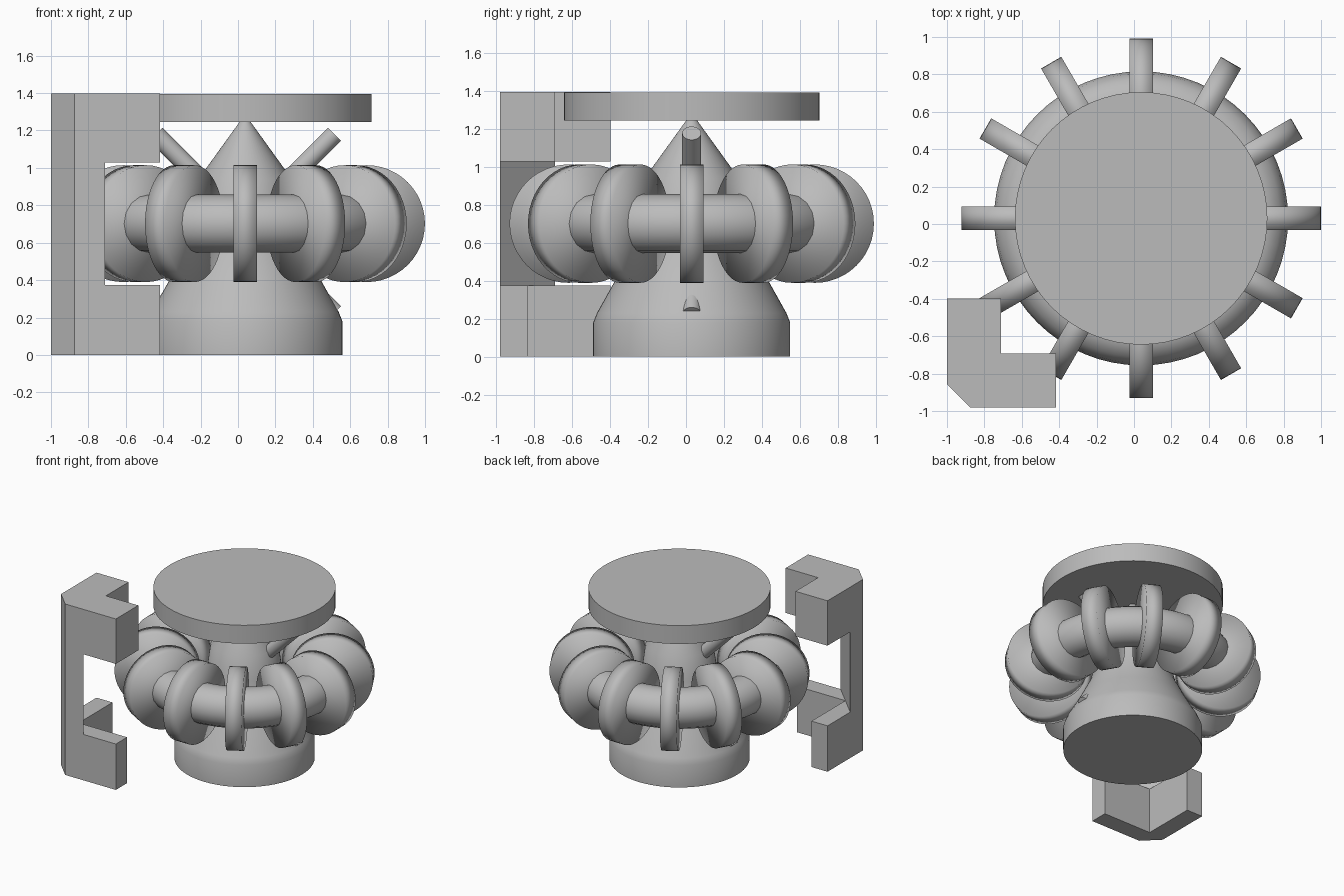
import bpy, bmesh, math
from mathutils import Matrix, Vector

if "Cube" in bpy.data.objects:
    bpy.data.objects.remove(bpy.data.objects["Cube"])

CX, CY, MID = 0.038, 0.03, 0.702   # machine axis and mid-plane height

grey = bpy.data.materials.new("plain_grey")
grey.diffuse_color = (0.5, 0.5, 0.5, 1)
grey.use_nodes = True
grey.node_tree.nodes["Principled BSDF"].inputs["Base Color"].default_value = grey.diffuse_color


def make_object(name, bm, smooth=None):
    bmesh.ops.recalc_face_normals(bm, faces=bm.faces)
    mesh = bpy.data.meshes.new(name)
    bm.to_mesh(mesh)
    bm.free()
    mesh.materials.append(grey)
    ob = bpy.data.objects.new(name, mesh)
    bpy.context.collection.objects.link(ob)
    if smooth is not None:
        for o in bpy.context.selected_objects:
            o.select_set(False)
        bpy.context.view_layer.objects.active = ob
        ob.select_set(True)
        if smooth >= 180:
            bpy.ops.object.shade_smooth()
        else:
            bpy.ops.object.shade_smooth_by_angle(angle=math.radians(smooth))
    return ob


def cylinder(name, radius, length, center, rotation, segments, smooth=40):
    bm = bmesh.new()
    bmesh.ops.create_cone(bm, cap_ends=True, segments=segments, radius1=radius,
                          radius2=radius, depth=length,
                          matrix=Matrix.Translation(center) @ rotation)
    return make_object(name, bm, smooth)


def lathe(name, rings, segments, closed, smooth):
    """Join rings of (radius, height) around the machine axis."""
    bm = bmesh.new()
    loops = []
    for r, z in rings:
        loops.append([bm.verts.new((CX + r * math.cos(2 * math.pi * i / segments),
                                    CY + r * math.sin(2 * math.pi * i / segments), z))
                      for i in range(segments)])
    pairs = list(zip(loops, loops[1:]))
    if closed:
        pairs.append((loops[-1], loops[0]))
    else:
        bm.faces.new(loops[0])
        bm.faces.new(loops[-1])
    for a, b in pairs:
        for i in range(segments):
            j = (i + 1) % segments
            bm.faces.new((a[i], a[j], b[j], b[i]))
    return make_object(name, bm, smooth)


def prism(name, outline, z0, z1):
    bm = bmesh.new()
    face = bm.faces.new([bm.verts.new((x, y, z0)) for x, y in outline])
    ext = bmesh.ops.extrude_face_region(bm, geom=[face], use_keep_orig=True)
    bmesh.ops.translate(bm, vec=(0, 0, z1 - z0),
                        verts=[v for v in ext["geom"] if isinstance(v, bmesh.types.BMVert)])
    return make_object(name, bm)


# Central column: drum foot, waist and pointed top
lathe("central_column",
      [(0.52, 0), (0.52, 0.18), (0.50, 0.23), (0.405, 0.4), (0.325, 0.56),
       (0.275, 0.75), (0.25, 0.94), (0.03, 1.245)], 64, False, 45)

# Lid disc
cylinder("lid_disc", 0.675, 0.15, (CX, CY, 1.32), Matrix(), 64)

# Ring pipe
TUBE = 0.155
lathe("ring_pipe",
      [(0.631 + TUBE * math.cos(k * math.pi / 8), MID + TUBE * math.sin(k * math.pi / 8))
       for k in range(16)], 64, True, 60)

# Twelve coil discs threaded on the pipe
for k in range(12):
    a = k * math.pi / 6
    place = Vector((CX + 0.649 * math.cos(a), CY + 0.649 * math.sin(a), MID))
    turn = Matrix.Rotation(a, 4, 'Z') @ Matrix.Rotation(math.pi / 2, 4, 'X')
    cylinder("coil_disc_%02d" % (k + 1), 0.3125, 0.125, place, turn, 48, 180)

# Two crossed rods through the middle
for side, label in ((1, "right"), (-1, "left")):
    cylinder("cross_rod_" + label, 0.05, 1.35, (CX, CY, MID),
             Matrix.Rotation(side * math.pi / 4, 4, 'Y'), 32)


# Corner frame: thick top bracket, thin foot bracket and chamfered post
X0, Y0, REACH = -1.0, -0.982, 0.583
CORNER = [(X0 + 0.125, Y0), (X0, Y0 + 0.125)]


def bracket(thick):
    return CORNER + [(X0, Y0 + REACH), (X0 + thick, Y0 + REACH), (X0 + thick, Y0 + thick),
                     (X0 + REACH, Y0 + thick), (X0 + REACH, Y0)]


prism("frame_top_bracket", bracket(0.29), 1.03, 1.397)
prism("frame_post", CORNER + [(X0, Y0 + 0.29), (X0 + 0.29, Y0)], 0.375, 1.03)
prism("frame_foot_bracket", bracket(0.145), 0, 0.375)
